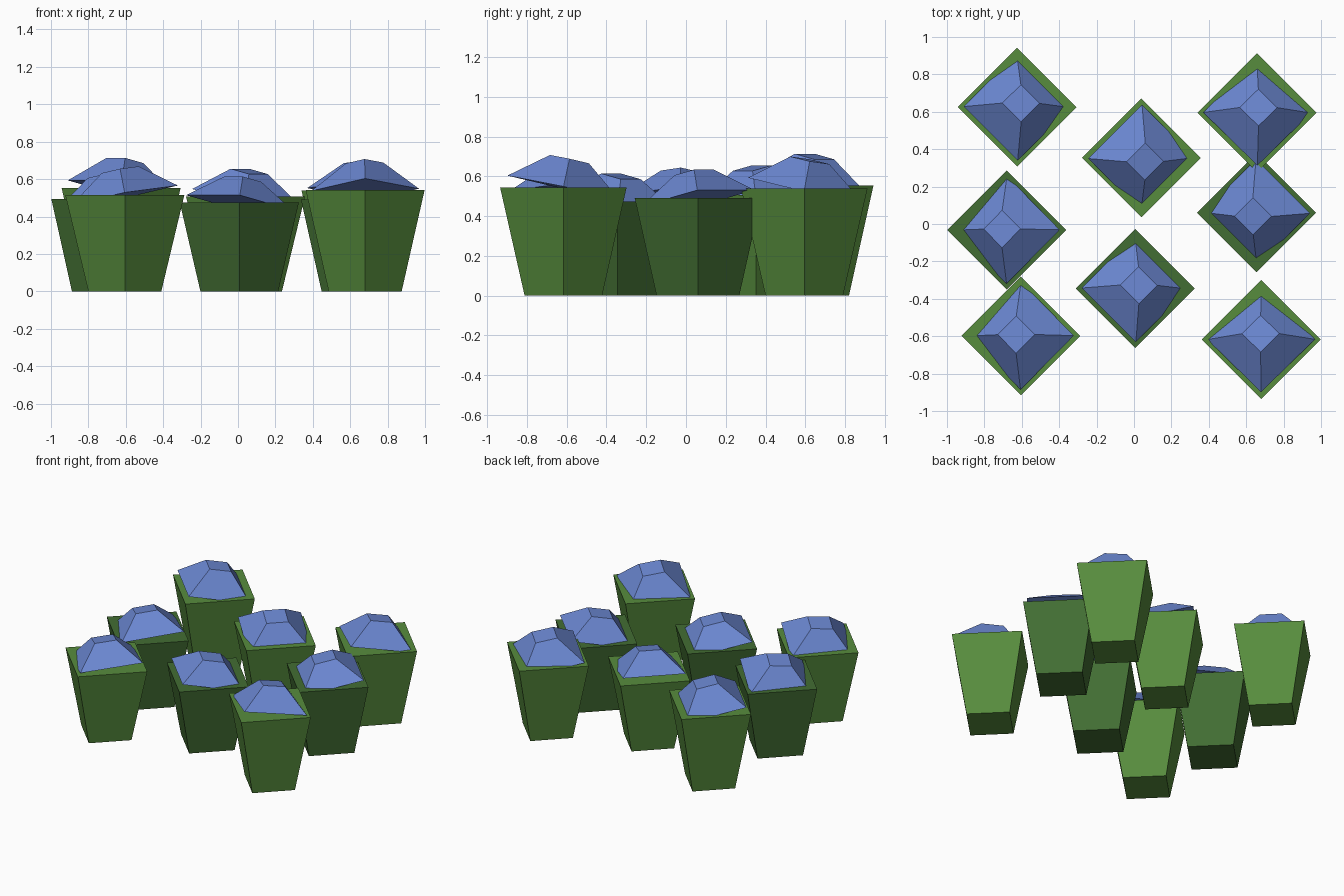
import bpy
from mathutils import Vector

if "Cube" in bpy.data.objects:
    bpy.data.objects.remove(bpy.data.objects["Cube"])


def material(name, rgb):
    m = bpy.data.materials.new(name)
    m.diffuse_color = (*rgb, 1)
    m.use_nodes = True
    m.node_tree.nodes["Principled BSDF"].inputs["Base Color"].default_value = m.diffuse_color
    return m


light_green = material("light_green", (0.095, 0.265, 0.047))
dark_green = material("dark_green", (0.055, 0.155, 0.033))
blue = material("blue", (0.147, 0.243, 0.64))


def frustum(name, r1, r2, depth, mat):
    """Four-sided tapered block with its base centre at the origin."""
    bpy.ops.mesh.primitive_cone_add(vertices=4, radius1=r1, radius2=r2, depth=depth)
    ob = bpy.context.object
    ob.name = name
    for v in ob.data.vertices:
        v.co.z += depth / 2
    ob.data.materials.append(mat)
    return ob


# Each plant: x, y, stem height, cap lean in x and y, dark stem or not
plants = [
    (-0.625, 0.625, 0.553, 0.14, 0.14, False),
    (0.658, 0.595, 0.538, 0.05, 0.19, False),
    (0.040, 0.353, 0.507, 0.14, -0.14, False),
    (-0.680, -0.032, 0.494, -0.19, 0.04, True),
    (0.655, 0.060, 0.490, -0.14, -0.14, True),
    (0.007, -0.345, 0.474, 0.14, 0.14, True),
    (-0.605, -0.598, 0.514, -0.18, 0.05, False),
    (0.680, -0.617, 0.543, -0.02, 0.21, False),
]

for i, (x, y, h, lx, ly, dark) in enumerate(plants, 1):
    # Stem, wider at the top
    stem = frustum(f"stem_{i}", 0.208 if dark else 0.195, 0.318, h,
                   dark_green if dark else light_green)
    stem.location = (x, y, 0)

    # Tilted flower cap, its base centred on the stem top
    cap = frustum(f"flower_cap_{i}", 0.288, 0.1, 0.27 * h, blue)
    cap.location = (x, y, h)
    lean = Vector((lx, ly, (1 - lx * lx - ly * ly) ** 0.5))
    cap.rotation_mode = 'QUATERNION'
    cap.rotation_quaternion = Vector((0, 0, 1)).rotation_difference(lean)
